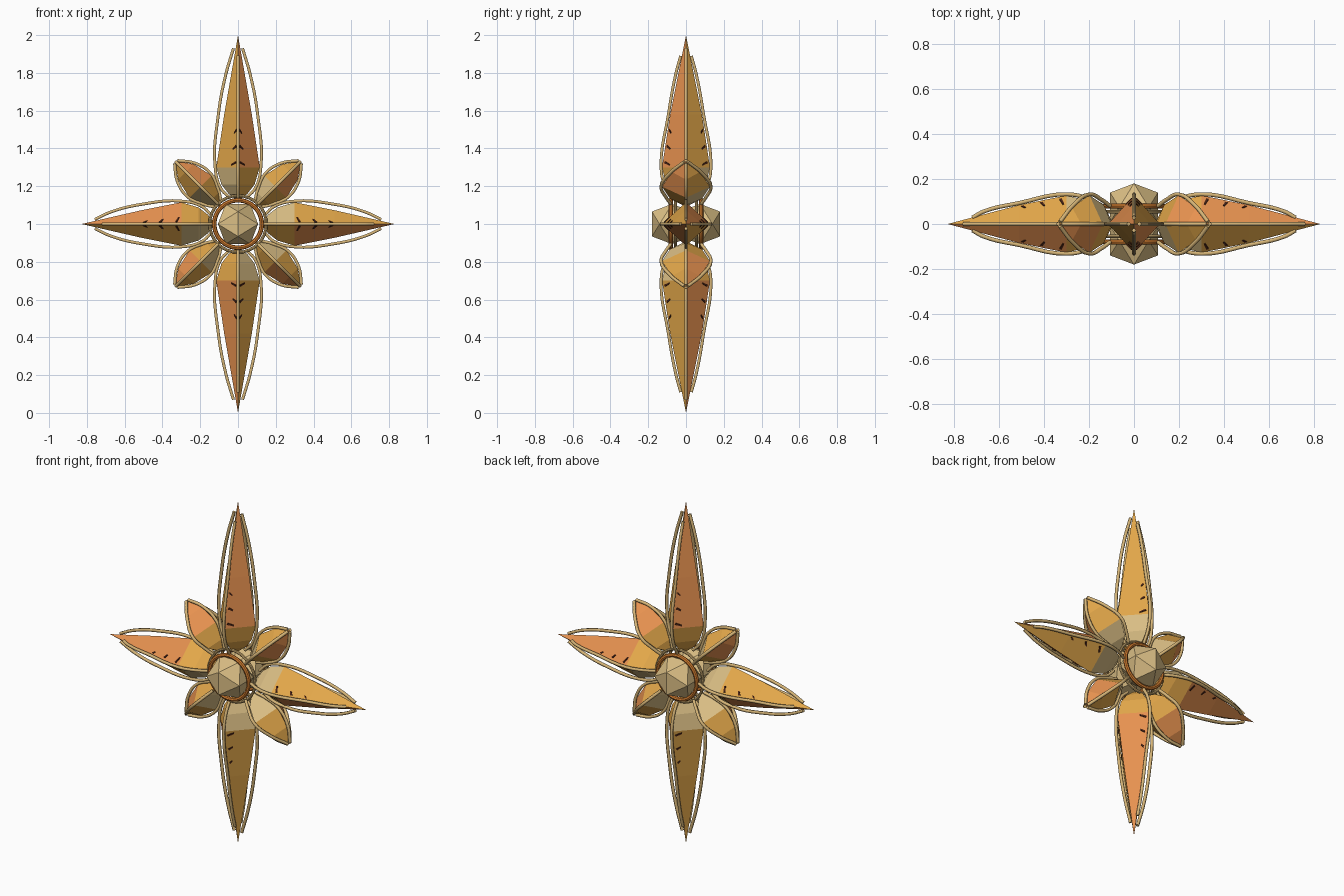
import bpy
import bmesh
import math
from mathutils import Vector, Matrix

if "Cube" in bpy.data.objects:
    bpy.data.objects.remove(bpy.data.objects["Cube"])


def material(name, rgb):
    m = bpy.data.materials.new(name)
    m.use_nodes = True
    m.diffuse_color = (*rgb, 1)
    m.node_tree.nodes["Principled BSDF"].inputs["Base Color"].default_value = (*rgb, 1)
    return m


GOLD = material("gold", (0.76, 0.385, 0.068))
COPPER = material("copper", (0.82, 0.295, 0.082))
PALE = material("pale gold", (0.71, 0.52, 0.235))
TRIM = material("trim tan", (0.67, 0.46, 0.185))
ORANGE = material("ring orange", (0.66, 0.21, 0.03))
DARK = material("dark notch", (0.065, 0.016, 0.007))


def add_mesh(name, bm, mats):
    bmesh.ops.recalc_face_normals(bm, faces=bm.faces)
    mesh = bpy.data.meshes.new(name)
    bm.to_mesh(mesh)
    bm.free()
    for m in mats:
        mesh.materials.append(m)
    ob = bpy.data.objects.new(name, mesh)
    bpy.context.collection.objects.link(ob)


def spoke_frame(angle):
    # local axes: radial, lateral, depth (front negative)
    c, s = math.cos(angle), math.sin(angle)
    return Matrix(((c, -s, 0, 0), (0, 0, 1, 0), (s, c, 0, 1), (0, 0, 0, 1)))


def crystal(name, frame, base, tip, rings, widest):
    # four-sided crystal, alternating colours around the axis, paler at the base
    bm = bmesh.new()
    b = bm.verts.new(frame @ Vector((base, 0, 0)))
    t = bm.verts.new(frame @ Vector((tip, 0, 0)))
    loops = [[bm.verts.new(frame @ Vector((u, v, d)))
              for v, d in ((w, 0), (0, -h), (-w, 0), (0, h))] for u, w, h in rings]
    for i in range(4):
        j = (i + 1) % 4
        outer, inner = i % 2, 0 if i % 2 else 2
        bm.faces.new((loops[0][i], loops[0][j], b)).material_index = inner
        bm.faces.new((loops[-1][i], loops[-1][j], t)).material_index = outer
        for k in range(len(loops) - 1):
            low, high = loops[k], loops[k + 1]
            face = bm.faces.new((low[i], low[j], high[j], high[i]))
            face.material_index = inner if k < widest else outer
    add_mesh(name, bm, (GOLD, COPPER, PALE))


def ribs(name, frame, side_path, depth_path, radius):
    # bowed rods, one over each edge of the crystal
    curve = bpy.data.curves.new(name, "CURVE")
    curve.dimensions = "3D"
    curve.bevel_depth = radius
    curve.bevel_resolution = 1
    curve.resolution_u = 5
    curve.use_fill_caps = True
    for path, axis in ((side_path, 1), (depth_path, 2)):
        for sign in (1, -1):
            spline = curve.splines.new("BEZIER")
            spline.bezier_points.add(len(path) - 1)
            for point, (u, w) in zip(spline.bezier_points, path):
                p = Vector((u, 0, 0))
                p[axis] = sign * w
                point.co = frame @ p
                point.handle_left_type = point.handle_right_type = "AUTO"
    tmp = bpy.data.objects.new(name + "_path", curve)
    bpy.context.collection.objects.link(tmp)
    bpy.context.view_layer.update()
    deps = bpy.context.evaluated_depsgraph_get()
    mesh = bpy.data.meshes.new_from_object(tmp.evaluated_get(deps))
    bpy.data.objects.remove(tmp)
    mesh.materials.clear()
    mesh.materials.append(TRIM)
    ob = bpy.data.objects.new(name, mesh)
    bpy.context.collection.objects.link(ob)


def notches(name, frame, near, far):
    # chevron ticks beside the front and back ridges, between two crystal rings
    near, far = Vector(near), Vector(far)
    bm = bmesh.new()

    def on_face(u, across, sv, sd, lift):
        _, w, h = near.lerp(far, (u - near.x) / (far.x - near.x))
        return frame @ Vector((u, sv * (w * across + lift), sd * (h * (1 - across) + lift)))

    for k in range(3):
        u0 = near.x + 0.01 + 0.085 * k
        reach = 0.3 - 0.05 * k
        corners = ((u0, reach), (u0 + 0.007, reach + 0.01), (u0 + 0.022, 0.1), (u0 + 0.012, 0.08))
        for sv in (1, -1):
            for sd in (1, -1):
                low = [bm.verts.new(on_face(u, a, sv, sd, -0.001)) for u, a in corners]
                top = [bm.verts.new(on_face(u, a, sv, sd, 0.003)) for u, a in corners]
                bm.faces.new(low)
                bm.faces.new(top)
                for i in range(4):
                    j = (i + 1) % 4
                    bm.faces.new((low[i], low[j], top[j], top[i]))
    add_mesh(name, bm, (DARK,))


# Four long points
MID = 0.3
for name, quarter, length in (("left", 0, 0.828), ("top", 1, 1.0),
                              ("right", 2, 0.828), ("bottom", 3, 1.0)):
    frame = spoke_frame(quarter * math.pi / 2)
    span = length - MID
    bulge = MID + 0.4 * span
    rings = [(0.16, 0.05, 0.07), (0.21, 0.088, 0.105), (MID, 0.115, 0.127), (bulge, 0.073, 0.084)]
    crystal(name + "_point", frame, 0.12, length, rings, 2)
    side = [(0.14, 0.045), (0.19, 0.092), (MID, 0.121), (bulge, 0.104),
            (MID + 0.7 * span, 0.065), (length - 0.07, 0.024)]
    depth = [(0.14, 0.08), (0.2, 0.112), (MID, 0.132), (bulge, 0.093),
             (MID + 0.7 * span, 0.055), (length - 0.11, 0.028)]
    ribs(name + "_point_ribs", frame, side, depth, 0.009)
    notches(name + "_point_notches", frame, rings[2], rings[3])

# Four short diagonal petals
for i, name in enumerate(("upper_left", "upper_right", "lower_right", "lower_left")):
    frame = spoke_frame(math.pi / 4 + i * math.pi / 2)
    rings = [(0.19, 0.045, 0.085), (0.28, 0.083, 0.128), (0.39, 0.058, 0.075)]
    crystal(name + "_petal", frame, 0.13, 0.47, rings, 1)
    side = [(0.145, 0.02), (0.2, 0.054), (0.29, 0.087), (0.39, 0.066), (0.465, 0.01)]
    depth = [(0.15, 0.08), (0.2, 0.106), (0.28, 0.132), (0.38, 0.085), (0.465, 0.01)]
    ribs(name + "_petal_ribs", frame, side, depth, 0.009)

# Collar rings and faceted gems, front and back
PHI = (1 + math.sqrt(5)) / 2
for name, sign in (("front", -1), ("back", 1)):
    for part, major, minor, y, mat in (("collar", 0.126, 0.012, 0.08, ORANGE),
                                       ("outer_collar", 0.15, 0.008, 0.055, TRIM)):
        bpy.ops.mesh.primitive_torus_add(
            major_radius=major, minor_radius=minor, major_segments=32, minor_segments=8,
            location=(0, sign * y, 1), rotation=(math.pi / 2, 0, 0))
        ring = bpy.context.object
        ring.name = name + "_" + part
        ring.data.materials.append(mat)
        bpy.ops.object.shade_smooth_by_angle()

    bm = bmesh.new()
    scale = 0.125 / math.hypot(1, PHI)
    for a in (1, -1):
        for b in (PHI, -PHI):
            for co in ((a, 0, b), (0, b, a), (b, a, 0)):
                bm.verts.new(Vector(co) * scale + Vector((0, sign * 0.074, 1)))
    bmesh.ops.convex_hull(bm, input=bm.verts)
    add_mesh(name + "_gem", bm, (PALE,))
